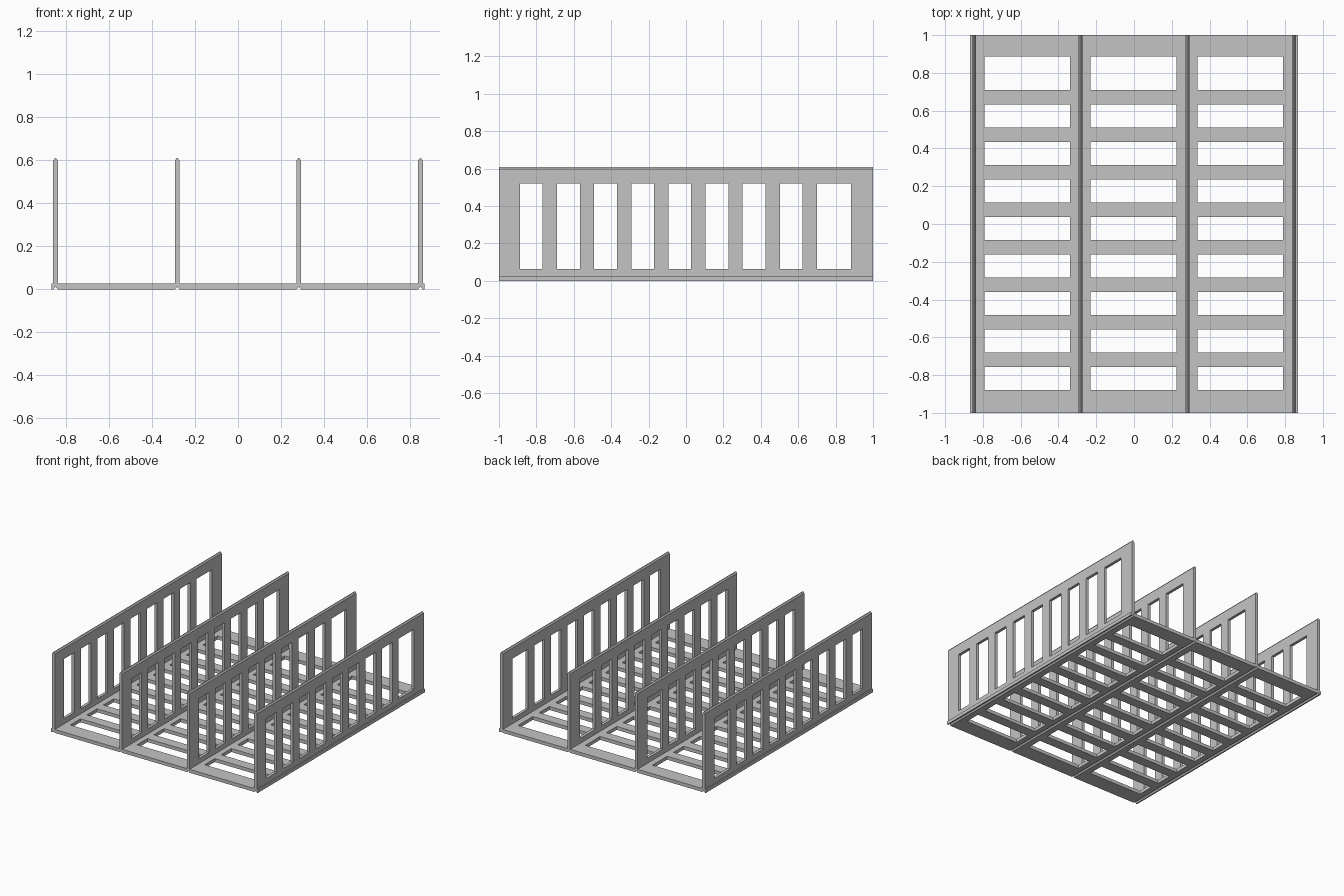
import bpy, bmesh

cube = bpy.data.objects.get("Cube")
if cube:
    bpy.data.objects.remove(cube, do_unlink=True)

GREY = (0.55, 0.55, 0.55, 1.0)
grey = bpy.data.materials.new("plain grey")
grey.use_nodes = True
grey.diffuse_color = GREY
grey.node_tree.nodes["Principled BSDF"].inputs["Base Color"].default_value = GREY

WALL_X = (-0.8475, -0.2825, 0.2825, 0.8475)
PITCH, SLOT = 0.1985, 0.122


def add_prism(bm, profile, y0, y1):
    """Extrude an x-z profile along y."""
    face = bm.faces.new([bm.verts.new((x, y0, z)) for x, z in profile])
    top = bmesh.ops.extrude_face_region(bm, geom=[face])["geom"]
    moved = [v for v in top if isinstance(v, bmesh.types.BMVert)]
    bmesh.ops.translate(bm, verts=moved, vec=(0, y1 - y0, 0))


def rectangle(x0, x1, z0, z1):
    return [(x0, z0), (x1, z0), (x1, z1), (x0, z1)]


def make_object(name, prisms):
    bm = bmesh.new()
    for prism in prisms:
        add_prism(bm, *prism)
    bmesh.ops.recalc_face_normals(bm, faces=bm.faces)
    mesh = bpy.data.meshes.new(name)
    bm.to_mesh(mesh)
    bm.free()
    mesh.materials.append(grey)
    obj = bpy.data.objects.new(name, mesh)
    bpy.context.collection.objects.link(obj)
    return obj


def cut(obj, prisms):
    """Subtract the prisms and bake the result."""
    cutter = make_object("cutter", prisms)
    cutter.hide_render = True
    mod = obj.modifiers.new("openings", "BOOLEAN")
    mod.object, mod.operation, mod.solver = cutter, "DIFFERENCE", "EXACT"
    bpy.context.view_layer.objects.active = obj
    bpy.ops.object.modifier_apply(modifier=mod.name)
    bpy.data.objects.remove(cutter, do_unlink=True)


def slots(first, last_end):
    """Evenly spaced openings along y, the last one longer."""
    starts = [first + PITCH * i for i in range(9)]
    return [(y, y + SLOT) for y in starts[:-1]] + [(starts[-1], last_end)]


# Floor: notched plate with three columns of openings
outline = [(-0.867, 0)]
for x in WALL_X:
    outline += [(x - 0.011, 0), (x, 0.012), (x + 0.011, 0)]
outline += [(0.867, 0), (0.867, 0.026), (-0.867, 0.026)]
floor = make_object("floor", [(outline, -1, 1)])
cut(floor, [(rectangle(x - 0.227, x + 0.227, -0.1, 0.1), y0, y1)
            for x in (-0.565, -0.003, 0.562)
            for y0, y1 in slots(-0.879, 0.886)])

# Upright dividers: chamfered top edge and a row of tall openings
names = ("right_side_wall", "right_divider", "left_divider", "left_side_wall")
for name, x in zip(names, WALL_X):
    profile = [(x - 0.011, 0.02), (x + 0.011, 0.02), (x + 0.011, 0.598),
               (x + 0.003, 0.609), (x - 0.003, 0.609), (x - 0.011, 0.598)]
    wall = make_object(name, [(profile, -1, 1)])
    cut(wall, [(rectangle(x - 0.1, x + 0.1, 0.064, 0.519), y0, y1)
               for y0, y1 in slots(-0.888, 0.882)])
